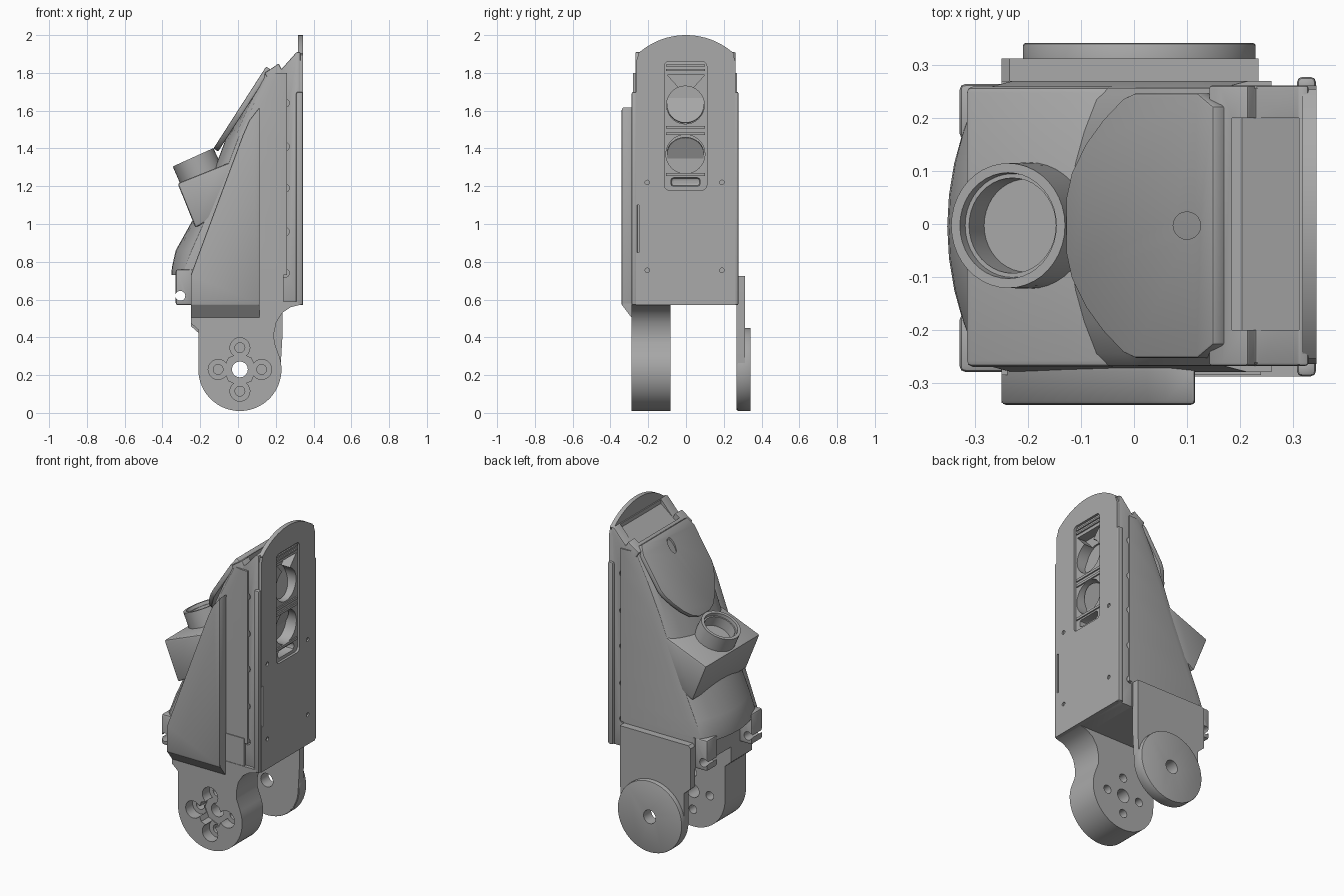
import bpy, bmesh, math
from mathutils import Matrix, Vector

cube = bpy.data.objects.get("Cube")
if cube:
    bpy.data.objects.remove(cube, do_unlink=True)

grey = bpy.data.materials.new("matte grey")
grey.use_nodes = True
grey.diffuse_color = (0.4, 0.4, 0.4, 1)
grey.node_tree.nodes["Principled BSDF"].inputs["Base Color"].default_value = (0.4, 0.4, 0.4, 1)

PLACE = {"x": lambda p, d: (d, p[0], p[1]),
         "y": lambda p, d: (p[0], d, p[1]),
         "z": lambda p, d: (p[0], p[1], d)}


def finish(name, bm, bevel=0.0):
    bmesh.ops.recalc_face_normals(bm, faces=bm.faces)
    mesh = bpy.data.meshes.new(name)
    bm.to_mesh(mesh)
    bm.free()
    ob = bpy.data.objects.new(name, mesh)
    bpy.context.collection.objects.link(ob)
    mesh.materials.append(grey)
    if bevel:
        mod = ob.modifiers.new("bevel", "BEVEL")
        mod.width, mod.segments, mod.limit_method = bevel, 2, "ANGLE"
        mod.angle_limit = math.radians(40)
        apply(ob, mod)
    return ob


def activate(ob):
    bpy.ops.object.select_all(action="DESELECT")
    ob.select_set(True)
    bpy.context.view_layer.objects.active = ob


def apply(ob, mod):
    activate(ob)
    bpy.ops.object.modifier_apply(modifier=mod.name)


def loft(name, rings, bevel=0.0):
    """Skin equal-length closed rings and cap both ends."""
    bm = bmesh.new()
    rows = [[bm.verts.new(p) for p in ring] for ring in rings]
    n = len(rows[0])
    for a, b in zip(rows, rows[1:]):
        for i in range(n):
            j = (i + 1) % n
            bm.faces.new((a[i], a[j], b[j], b[i]))
    bm.faces.new(rows[0])
    bm.faces.new(rows[-1])
    return finish(name, bm, bevel)


def prism(name, pts, axis, lo, hi, bevel=0.0):
    return loft(name, [[PLACE[axis](p, d) for p in pts] for d in (lo, hi)], bevel)


def arc(cx, cy, r, a0=0, a1=360, n=32):
    full = a1 - a0 == 360
    steps = n if full else n - 1
    angles = [math.radians(a0 + (a1 - a0) * i / steps) for i in range(n)]
    return [(cx + r * math.cos(a), cy + r * math.sin(a)) for a in angles]


def rect(x0, x1, y0, y1):
    return [(x0, y0), (x1, y0), (x1, y1), (x0, y1)]


def cut(ob, *cutters):
    for c in cutters:
        mod = ob.modifiers.new("cut", "BOOLEAN")
        mod.operation, mod.object = "DIFFERENCE", c
        apply(ob, mod)
    for c in cutters:
        bpy.data.objects.remove(c, do_unlink=True)


def drill(axis, x, y, r, lo, hi, n=20):
    return prism("cutter", arc(x, y, r, n=n), axis, lo, hi)


# Main shell: bowed sloping front, lofted upwards as (z, edge x, middle x)
levels = [(0.73, -0.30, -0.353), (0.77, -0.30, -0.35), (0.86, -0.265, -0.33),
          (1.03, -0.19, -0.235), (1.29, -0.08, -0.125), (1.45, -0.02, -0.065),
          (1.64, 0.065, 0.04), (1.8, 0.145, 0.135)]


def shell_ring(z, edge, mid):
    front = [(mid + (edge - mid) * (k / 4) ** 2, k * 0.06) for k in range(-4, 5)]
    side = [(edge + 0.02, 0.262), (edge + 0.07, 0.275), (0.26, 0.275)]
    pts = front + side + [(x, -y) for x, y in reversed(side)]
    return [(x, y - 0.005, z) for x, y in pts]


loft("main_shell", [shell_ring(*lv) for lv in levels])
prism("shell_base", rect(-0.25, 0.24, -0.285, 0.27), "z", 0.57, 0.76)

# Rear core and head with recessed top window
core = prism("rear_core", [(0.2, 0.57), (0.2, 1.7), (0.14, 1.8), (0.165, 1.815), (0.215, 1.85),
                           (0.23, 1.82), (0.31, 1.91), (0.33, 1.91), (0.33, 0.57)],
             "y", -0.268, 0.262, 0.006)
window = prism("cutter", [(0.185, 1.785), (0.312, 1.885), (0.312, 2.1), (0.185, 2.1)],
               "y", -0.2, 0.2)
holes = [drill("y", 0.25, z, 0.022, s * 0.23, s * 0.4)
         for z in (0.74, 0.96, 1.19, 1.41, 1.64) for s in (-1, 1)]
barrels = [drill("x", -0.003, z, r, 0.21, 0.4, 40) for z, r in ((1.63, 0.1), (1.37, 0.103))]
vee = prism("cutter", [(-0.1, 1.79), (0, 1.68), (0.1, 1.79)], "x", 0.27, 0.4)
pill = prism("cutter", rect(-0.08, 0.075, 1.2, 1.245), "x", 0.26, 0.4, 0.015)
cut(core, window, vee, pill, *barrels, *holes)

# Back plate with rounded top and instrument slot
edge = [(-0.265, 0.57), (0.262, 0.57), (0.262, 1.86), (0.25, 1.895)]
crown = arc(0, 1.62, 0.38, 48, 132, 20)
plate = prism("back_plate", edge + crown + [(-0.252, 1.895), (-0.265, 1.86)], "x", 0.318, 0.345)
slot_corners = [(0.085, 1.835, 0), (-0.09, 1.835, 90), (-0.09, 1.205, 180), (0.085, 1.205, 270)]
slot = [p for y, z, a in slot_corners for p in arc(y, z, 0.025, a, a + 90, 5)]
screws = [drill("x", y, z, 0.012, 0.335, 0.4) for y in (-0.205, 0.19) for z in (0.755, 1.22)]
latch = prism("cutter", rect(-0.262, -0.25, 0.85, 1.1), "x", 0.335, 0.4)
cut(plate, prism("cutter", slot, "x", 0.3, 0.4), latch, *screws)

# Slot fittings: lens frames, slats and tilted mirrors
for z0, z1, label in ((1.505, 1.52, "upper_frame"), (1.47, 1.485, "middle_frame"),
                      (1.255, 1.27, "lower_frame"), (1.81, 1.82, "lower_slat"),
                      (1.835, 1.845, "upper_slat")):
    prism(label, rect(-0.105, 0.1, z0, z1), "x", 0.325, 0.338)
for label, z, tilt in (("upper_mirror", 1.63, -15), ("lower_mirror", 1.37, 25)):
    disc = prism(label, arc(0, 0, 0.098), "x", -0.005, 0.005)
    disc.data.transform(Matrix.Translation((0.265, -0.003, z))
                        @ Matrix.Rotation(math.radians(tilt), 4, "Y"))

# Side flanges with rounded edge
for label, y in (("front_flange", -0.272), ("rear_flange", 0.262)):
    prism(label, rect(0.308, 0.344, y - 0.016, y + 0.016), "z", 0.57, 1.7, 0.01)

# Front cover panel and its lower ramp
prism("front_panel", [(-0.25, 0.57), (-0.25, 0.73), (0.025, 1.47), (0.06, 1.55),
                      (0.115, 1.62), (0.115, 0.57)], "y", -0.342, -0.27, 0.008)
prism("panel_ramp", [(-0.338, 0.58), (-0.338, 0.57), (-0.285, 0.5), (-0.2, 0.5), (-0.2, 0.58)],
      "x", -0.25, 0.115)

# Slope cover plate, drawn as (distance along slope, half width)
start = Vector((-0.13, 0, 1.40))
along = Vector((0.28, 0, 0.435)).normalized()
out = Vector((-along.z, 0, along.x))
half = [(0, 0.05), (0.02, 0.1), (0.07, 0.155), (0.13, 0.2), (0.2, 0.24), (0.24, 0.25),
        (0.46, 0.25), (0.515, 0.225)]
outline = half + [(u, -w) for u, w in reversed(half)]
cover = loft("slope_cover", [[start + along * u + Vector((0, w - 0.003, 0)) + out * d
                              for u, w in outline] for d in (-0.03, 0)], 0.005)
cut(cover, drill("z", 0.1, -0.003, 0.026, 1.5, 2))

# Eyepiece wedge and stepped tube
prism("eyepiece_box", [(-0.32, 1.215), (-0.225, 0.98), (-0.02, 1.1), (-0.02, 1.335), (-0.12, 1.295)],
      "y", -0.27, 0.26, 0.012)
steps = [(0.12, -0.15), (0.118, 0), (0.1, 0), (0.098, -0.02), (0.09, -0.02),
         (0.088, -0.085)]
tube = loft("eyepiece_tube", [[(x, y, h) for x, y in arc(0, 0, r, n=40)] for r, h in steps])
tube.data.transform(Matrix.Translation((-0.238, -0.003, 1.353))
                    @ Matrix.Rotation(math.radians(-24.3), 4, "Y"))

# Lower feet beside the open gap
for label, y0, y1 in (("front_foot", -0.28, -0.17), ("rear_foot", 0.16, 0.265)):
    foot = prism(label, rect(-0.33, -0.24, 0.57, 0.76), "y", y0, y1, 0.012)
    cut(foot, drill("y", -0.305, 0.62, 0.026, y0 - 0.1, y1 + 0.1))

# Thick front leg with cross-shaped socket
leg = prism("front_leg", arc(0.01, 0.23, 0.22, 180, 380, 40)
            + [(0.193, 0.37), (0.19, 0.42), (0.203, 0.48), (0.235, 0.53), (0.28, 0.56), (0.33, 0.572),
               (0.33, 0.59), (-0.25, 0.59), (-0.25, 0.475), (-0.21, 0.44)], "y", -0.288, -0.082)
sockets = [drill("y", 0.01, 0.23, 0.085, -0.4, -0.215, 8),
           drill("y", 0.01, 0.23, 0.042, -0.4, 0)]
for k in range(4):
    x = 0.01 + 0.115 * math.cos(k * math.pi / 2)
    z = 0.23 + 0.115 * math.sin(k * math.pi / 2)
    sockets += [drill("y", x, z, 0.053, -0.4, -0.22), drill("y", x, z, 0.026, -0.4, 0)]
cut(leg, *sockets)

# Thin rear ear: mounting plate and pivot disc
ear = prism("rear_ear_plate", arc(0.01, 0.23, 0.215, 180, 360, 32)
            + [(0.235, 0.4), (0.235, 0.725), (-0.235, 0.725), (-0.25, 0.71), (-0.25, 0.46),
               (-0.205, 0.42)], "y", 0.268, 0.313)
disc = prism("rear_pivot_disc", arc(0.01, 0.23, 0.22, n=48), "y", 0.272, 0.342, 0.005)
for part in (ear, disc):
    cut(part, drill("y", 0.01, 0.23, 0.042, 0.2, 0.4))

# Smooth curved surfaces, keep edges sharp
for ob in list(bpy.context.collection.objects):
    if ob.type == "MESH" and grey.name in ob.data.materials:
        activate(ob)
        bpy.ops.object.shade_smooth_by_angle(angle=math.radians(25))
